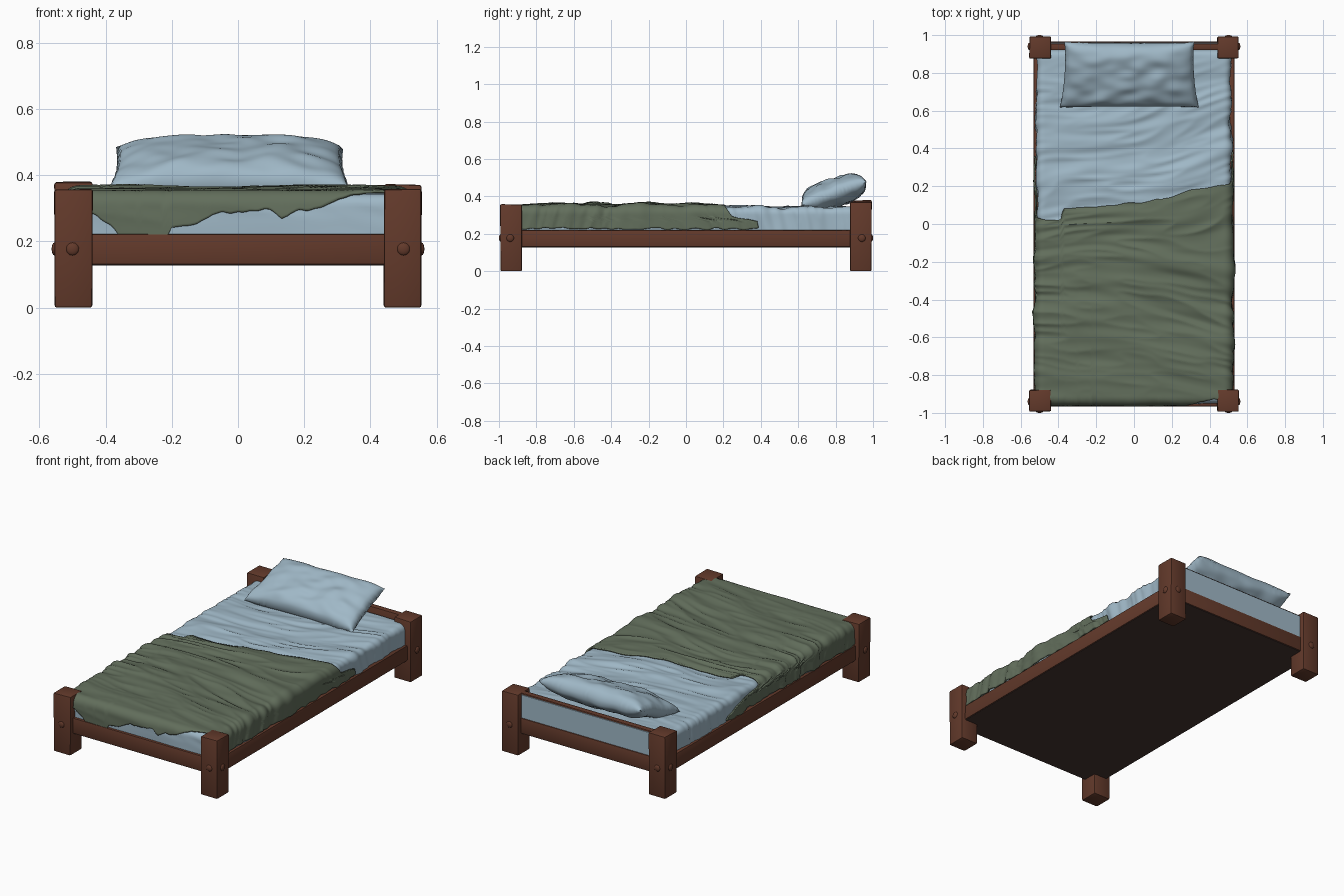
import bpy, bmesh, math, random
from mathutils import Vector, Matrix, noise

if "Cube" in bpy.data.objects:
    bpy.data.objects.remove(bpy.data.objects["Cube"])

random.seed(4)


def material(name, rgb):
    m = bpy.data.materials.new(name)
    m.diffuse_color = (*rgb, 1)
    m.use_nodes = True
    m.node_tree.nodes["Principled BSDF"].inputs["Base Color"].default_value = m.diffuse_color
    return m


WOOD = material("reddish wood", (0.125, 0.042, 0.024))
DARK = material("dark underside", (0.062, 0.036, 0.031))
BLUE = material("pale blue linen", (0.35, 0.48, 0.57))
GREEN = material("olive green wool", (0.122, 0.156, 0.106))


def finish(name, bm, mat, angle=40):
    bmesh.ops.recalc_face_normals(bm, faces=bm.faces)
    me = bpy.data.meshes.new(name)
    bm.to_mesh(me)
    bm.free()
    me.materials.append(mat)
    ob = bpy.data.objects.new(name, me)
    bpy.context.collection.objects.link(ob)
    bpy.ops.object.select_all(action='DESELECT')
    ob.select_set(True)
    bpy.context.view_layer.objects.active = ob
    bpy.ops.object.shade_smooth_by_angle(angle=math.radians(angle))
    return ob


def box(name, lo, hi, mat, bevel=0.006, jitter=0.0):
    bm = bmesh.new()
    bmesh.ops.create_cube(bm, size=1)
    lo, hi = Vector(lo), Vector(hi)
    for v in bm.verts:
        v.co = Vector([(lo[i] + hi[i]) / 2 + v.co[i] * (hi[i] - lo[i]) for i in range(3)])
        if v.co.z > 0.01:
            v.co += Vector([random.uniform(-jitter, jitter) for _ in range(3)])
    if bevel:
        bmesh.ops.bevel(bm, geom=bm.edges[:], offset=bevel, segments=2, affect='EDGES', profile=0.5)
    return finish(name, bm, mat, 30)


def peg(name, loc, axis):
    # low domed wooden peg head facing along axis
    bm = bmesh.new()
    bmesh.ops.create_uvsphere(bm, u_segments=14, v_segments=8, radius=1)
    rot = Vector(axis).to_track_quat('Z', 'Y').to_matrix().to_4x4()
    bm.transform(Matrix.Translation(loc) @ rot @ Matrix.Diagonal((0.02, 0.02, 0.009, 1)))
    finish(name, bm, WOOD)


# corner posts with pegs on both outer faces
for sx, xn in ((-1, "left"), (1, "right")):
    for sy, yn in ((-1, "front"), (1, "back")):
        top = 0.357 if sy < 0 else (0.379 if sx < 0 else 0.372)
        xs = sorted((sx * 0.44, sx * 0.554))
        ys = sorted((sy * 0.877, sy * 0.992))
        box(f"{yn}_{xn}_post", (xs[0], ys[0], 0), (xs[1], ys[1], top), WOOD, 0.007, 0.002)
        peg(f"{yn}_{xn}_side_peg", (sx * 0.554, sy * 0.94, 0.177), (sx, 0, 0))
        peg(f"{yn}_{xn}_end_peg", (sx * 0.5, sy * 0.991, 0.177), (0, sy, 0))

# rails, underside and headboard
for s, n in ((-1, "left"), (1, "right")):
    xs = sorted((s * 0.5, s * 0.531))
    box(f"{n}_side_rail", (xs[0], -0.94, 0.13), (xs[1], 0.94, 0.22), WOOD, 0.004)
for s, n in ((-1, "foot"), (1, "head")):
    ys = sorted((s * 0.93, s * 0.966))
    box(f"{n}_rail", (-0.5, ys[0], 0.13), (0.5, ys[1], 0.222), WOOD, 0.004)
box("underside_panel", (-0.527, -0.962, 0.127), (0.527, 0.962, 0.14), DARK, 0)
box("headboard_rail", (-0.46, 0.92, 0.2), (0.46, 0.955, 0.371), WOOD, 0.004)
box("headboard_back_panel", (-0.46, 0.95, 0.218), (0.46, 0.961, 0.362), BLUE, 0)

# draped cloth: flat coordinates (a, b) bend down over the mattress edges
WX, WY, YC, R, TOP = 0.512, 0.936, -0.014, 0.035, 0.342


def fold(a, w):
    # returns position, drop and sideways normal
    s, e = math.copysign(1, a), abs(a) - (w - R)
    if e <= 0:
        return a, 0, 0
    t = min(e / R, math.pi / 2)
    return (s * (w - R + R * math.sin(t)),
            R * (1 - math.cos(t)) + max(0, e - R * math.pi / 2), s * math.sin(t))


def wrinkle(a, b):
    slope = 0.2 if b > 0.1 else 0.2 - 0.35 * min(1, (0.1 - b) / 0.5)
    p = b - slope * a + 0.03 * math.sin(5 * a + 3 * b)
    n1 = noise.noise(Vector((a * 2.0, p * 8.5, 3.1)))
    n2 = noise.noise(Vector((a * 3.5 + 7, p * 19, 8.4)))
    calm = max(0.25, min(1, (0.95 - abs(b)) / 0.2))
    return (0.017 * n1 + 0.008 * (0.35 - abs(n2)) * 2) * calm


def drape(a, b, off, floor):
    x, dx, nx = fold(a, WX)
    y, dy, ny = fold(b, WY)
    nz = math.sqrt(max(0, 1 - nx * nx - ny * ny))
    p = Vector((x, y + YC, TOP - dx - dy)) + Vector((nx, ny, nz)) * (off + wrinkle(a, b))
    p.z = max(p.z, floor)
    return p


def sheet(name, mat, nu, nv, flat, off, floor):
    bm = bmesh.new()
    g = [[bm.verts.new(drape(*flat(i / nu, j / nv), off, floor)) for i in range(nu + 1)]
         for j in range(nv + 1)]
    for j in range(nv):
        for i in range(nu):
            bm.faces.new((g[j][i], g[j][i + 1], g[j + 1][i + 1], g[j + 1][i]))
    return finish(name, bm, mat, 60)


sheet("mattress", BLUE, 110, 200,
      lambda u, v: ((2 * u - 1) * (WX + 0.13), (2 * v - 1) * (WY + 0.13)), 0, 0.19)

# blanket outline: ragged foot hem (x, drop) and slanted head edge
HEM = [(-0.7, 0.08), (-0.43, 0.06), (-0.37, 0.11), (-0.33, 0.16), (-0.31, 0.165), (-0.29, 0.135),
       (-0.25, 0.14), (-0.23, 0.165), (-0.2, 0.1), (-0.12, 0.09), (-0.08, 0.06), (0.1, 0.045),
       (0.13, 0.075), (0.16, 0.055), (0.25, 0.04), (0.32, 0.01), (0.42, -0.01), (0.7, -0.01)]
EDGE = [(-0.7, 0.36), (-0.60, 0.36), (-0.55, 0.25), (-0.52, 0.03), (-0.39, 0.02), (-0.37, 0.08),
        (-0.1, 0.10), (0.15, 0.13), (0.3, 0.18), (0.5, 0.21), (0.55, 0.25), (0.57, 0.38), (0.7, 0.40)]


def lerp(pts, x):
    for (x0, y0), (x1, y1) in zip(pts, pts[1:]):
        if x <= x1:
            return y0 + (y1 - y0) * (x - x0) / (x1 - x0)
    return pts[-1][1]


def blanket_flat(u, v):
    s = 2 * u - 1
    rag = 0.014 * noise.noise(Vector((s * 3, v * 22, 1.7)))
    a = s * (WX + 0.1 + rag)
    front = -(WY - R + 0.02 + lerp(HEM, a) + 0.008 * noise.noise(Vector((a * 30, 0, 5))))
    back = lerp(EDGE, a) - YC + 0.008 * noise.noise(Vector((a * 12, 0, 9)))
    return a, front + (back - front) * v


blanket = sheet("blanket", GREEN, 140, 150, blanket_flat, 0.013, 0.18)
solid = blanket.modifiers.new("thickness", 'SOLIDIFY')
solid.thickness = 0.008
solid.offset = -1

# pillow: puffed cushion leaning up toward the headboard
bm = bmesh.new()
N, M = 56, 36
tilt = Matrix.Translation((-0.025, 0.79, 0.418)) @ Matrix.Rotation(math.radians(20), 4, 'X')
for side in (1, -1):
    g = []
    for j in range(M + 1):
        row = []
        for i in range(N + 1):
            u, v = 2 * i / N - 1, 2 * j / M - 1
            x = u * (0.355 - 0.012 * v) * (1 - 0.035 * (1 - v * v) * u * u)
            y = v * 0.185 * (1 - 0.05 * (1 - u * u))
            puff = ((1 - u ** 4) * (1 - v ** 4)) ** 0.55
            crease = noise.noise(Vector((u * 3.5, v * 3, side * 4))) * 0.012
            z = side * (0.004 + puff * (0.07 + crease))
            z += 0.008 * noise.noise(Vector((u * 2, v * 2, 6)))
            row.append(bm.verts.new(tilt @ Vector((x, y, z))))
        g.append(row)
    for j in range(M):
        for i in range(N):
            bm.faces.new((g[j][i], g[j][i + 1], g[j + 1][i + 1], g[j + 1][i]))
bmesh.ops.remove_doubles(bm, verts=[v for v in bm.verts if v.is_boundary], dist=0.0085)
finish("pillow", bm, BLUE, 70)
